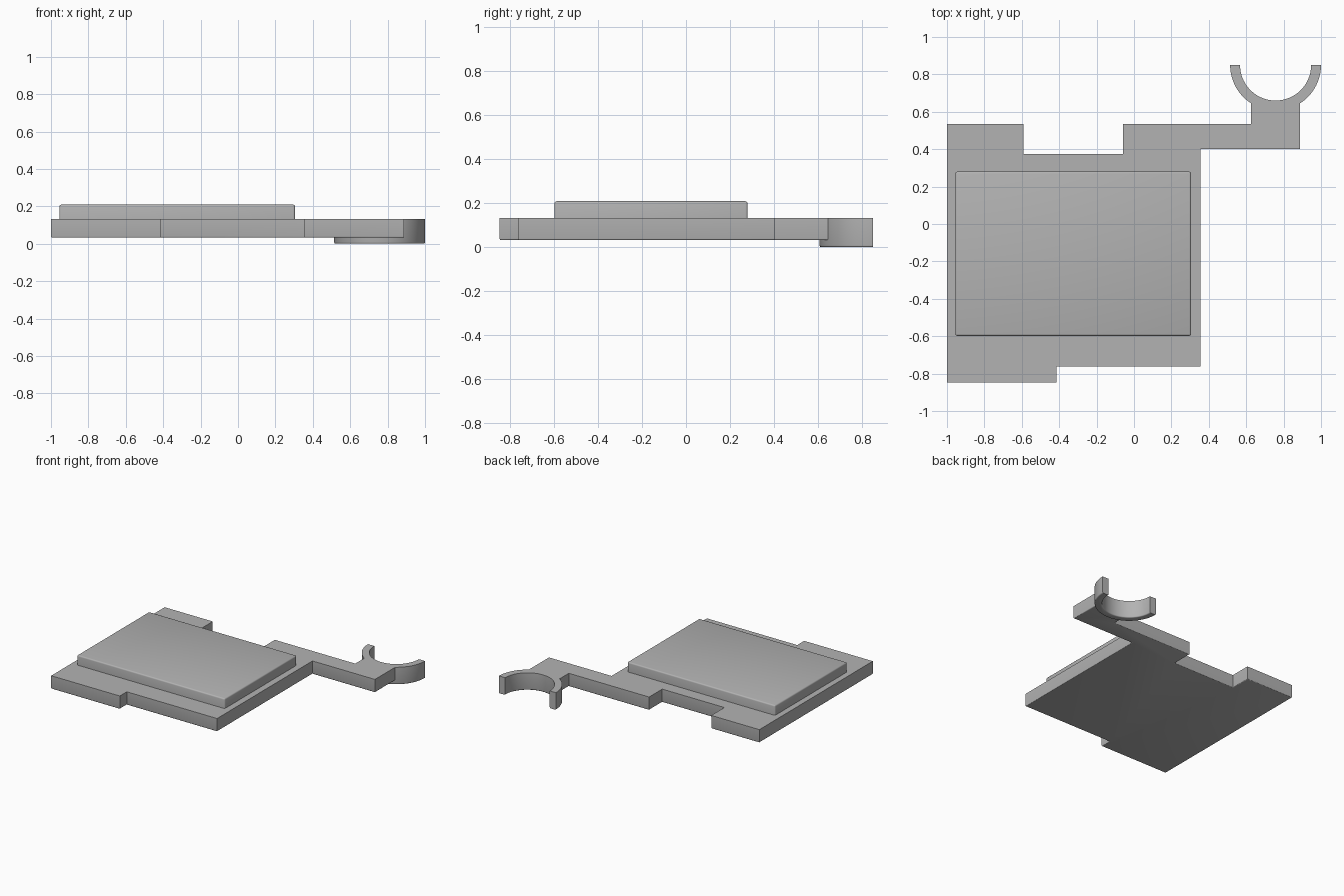
import bpy, bmesh, math

if "Cube" in bpy.data.objects:
    bpy.data.objects.remove(bpy.data.objects["Cube"])

grey = bpy.data.materials.new("plain grey")
grey.diffuse_color = (0.45, 0.45, 0.45, 1)
grey.use_nodes = True
grey.node_tree.nodes["Principled BSDF"].inputs["Base Color"].default_value = grey.diffuse_color

TOP = 0.133                                # shared top level of plate and cradle
CX, CY, R_OUT, R_IN = 0.757, 0.85, 0.243, 0.19


def arc(radius, start, end, steps):
    """Points on a circle around the cradle centre, angles in degrees."""
    pts = []
    for i in range(steps + 1):
        a = math.radians(start + (end - start) * i / steps)
        pts.append((CX + radius * math.cos(a), CY + radius * math.sin(a)))
    return pts


def slab(name, outline, z0, z1, round_edge, width):
    """Extrude an outline, then round the edges picked by round_edge(a, b)."""
    bm = bmesh.new()
    base = bm.faces.new([bm.verts.new((x, y, z0)) for x, y in outline])
    ext = bmesh.ops.extrude_face_region(bm, geom=[base])
    for v in ext["geom"]:
        if isinstance(v, bmesh.types.BMVert):
            v.co.z = z1
    bmesh.ops.recalc_face_normals(bm, faces=bm.faces)
    edges = [e for e in bm.edges if round_edge(e.verts[0].co, e.verts[1].co)]
    bmesh.ops.bevel(bm, geom=edges, offset=width, segments=3, profile=0.5,
                    affect='EDGES', clamp_overlap=True)
    mesh = bpy.data.meshes.new(name)
    bm.to_mesh(mesh)
    bm.free()
    mesh.materials.append(grey)
    obj = bpy.data.objects.new(name, mesh)
    bpy.context.collection.objects.link(obj)
    bpy.context.view_layer.objects.active = obj
    obj.select_set(True)
    bpy.ops.object.shade_smooth_by_angle(angle=math.radians(32))
    obj.select_set(False)
    return obj


# Stepped base plate with the arm that reaches into the cradle wall
plate = [(-1, -0.847), (-0.415, -0.847), (-0.415, -0.762), (0.355, -0.762),
         (0.355, 0.40), (0.888, 0.40)]
plate += arc(0.235, 304, 236, 12)
plate += [(0.625, 0.535), (-0.06, 0.535), (-0.06, 0.375),
          (-0.59, 0.375), (-0.59, 0.535), (-1, 0.535)]
slab("base_plate", plate, 0.032, TOP,
     lambda a, b: max(a.z, b.z) < 0.04 and min(a.y, b.y) < 0.6, 0.007)

# Raised rectangular pad, rounded on the top rim and upright corners
pad = [(-0.955, -0.598), (0.305, -0.598), (0.305, 0.28), (-0.955, 0.28)]
slab("raised_pad", pad, TOP - 0.01, 0.209,
     lambda a, b: max(a.z, b.z) > TOP, 0.01)

# Half-ring cradle, rounded along the lower curved rims
ring = arc(R_OUT, 180, 360, 48) + arc(R_IN, 360, 180, 48)
slab("half_ring_cradle", ring, 0.0, TOP,
     lambda a, b: max(a.z, b.z) < 0.01 and min(a.y, b.y) < CY - 0.001
     and abs((a.xy - b.xy).length) < 0.04, 0.008)
